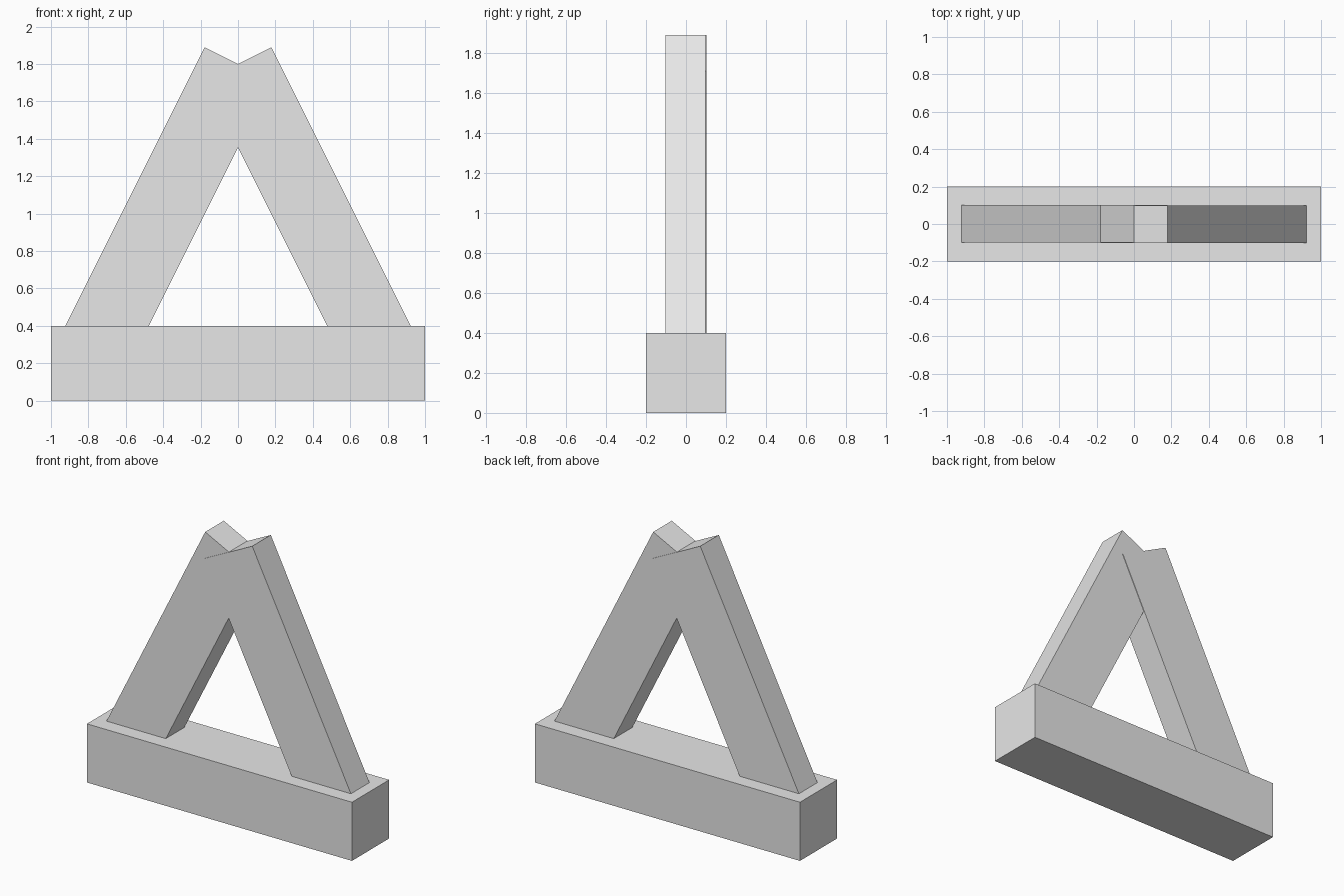
import bpy
import math
from mathutils import Matrix

cube = bpy.data.objects.get("Cube")
if cube:
    bpy.data.objects.remove(cube, do_unlink=True)

# Single flat grey for all parts
GREY = (0.8, 0.8, 0.8, 1.0)
grey = bpy.data.materials.new("light_grey")
grey.use_nodes = True
grey.diffuse_color = GREY
grey.node_tree.nodes["Principled BSDF"].inputs["Base Color"].default_value = GREY


def box(name, size, location, tilt=0.0):
    """Add a box tilted about the y axis."""
    bpy.ops.mesh.primitive_cube_add(size=1)
    obj = bpy.context.object
    obj.name = name
    obj.data.transform(Matrix.Diagonal((*size, 1)))
    obj.location = location
    obj.rotation_euler.y = tilt
    obj.data.materials.append(grey)
    return obj


# Base beam
box("base_beam", (2, 0.4, 0.4), (0, 0, 0.2))

# Leaning bars: centre line from inside the base up to the apex
run, rise, foot = 0.8, 1.6, 0.2
length = math.hypot(run, rise)
lean = math.atan2(run, rise)
for name, side in (("left_bar", 1), ("right_bar", -1)):
    # A slight depth offset keeps the crossing faces apart
    box(name, (0.4, 0.2, length),
        (side * run / 2, -0.002 * side, foot + rise / 2), -side * lean)
